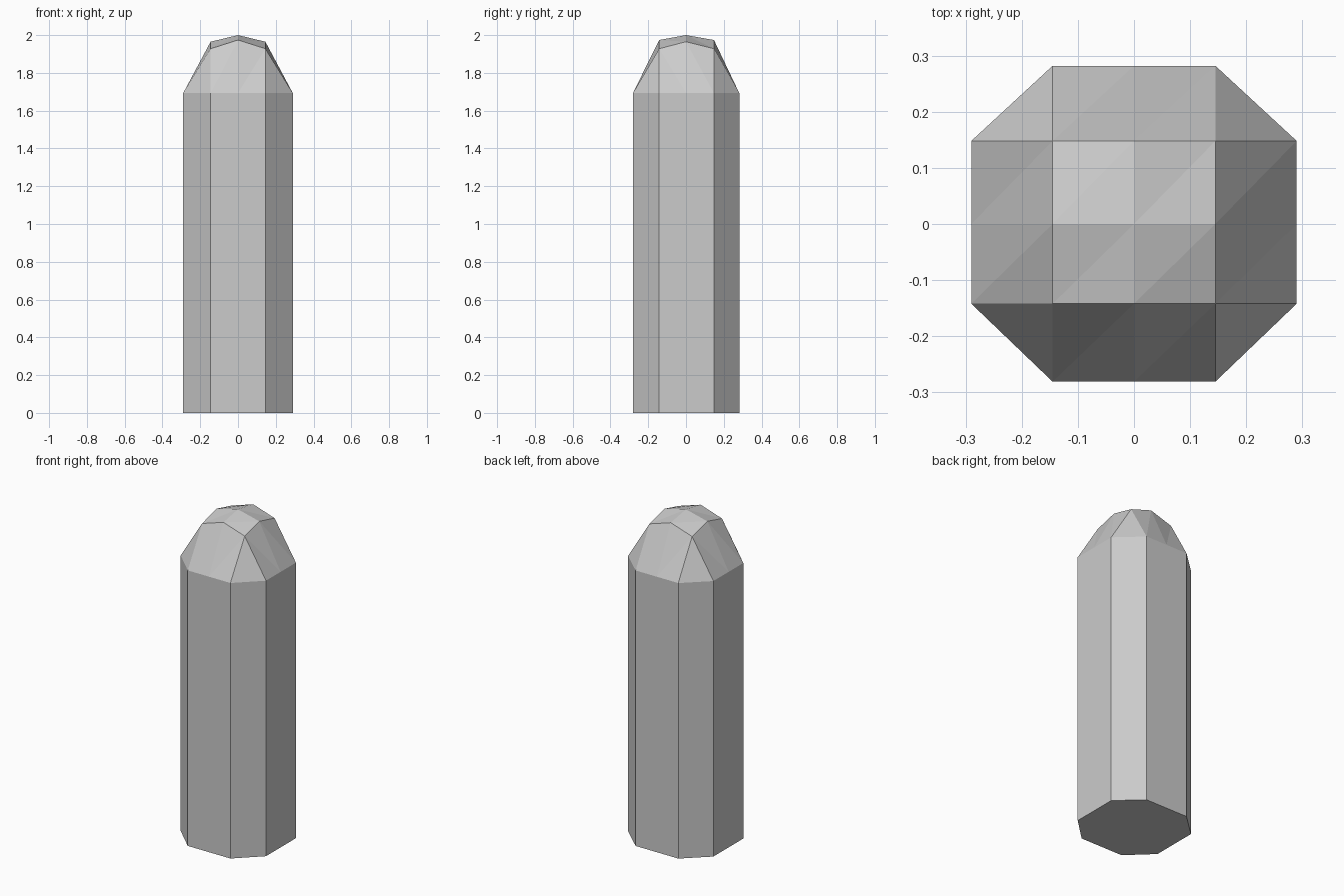
import bpy, bmesh

if "Cube" in bpy.data.objects:
    bpy.data.objects.remove(bpy.data.objects["Cube"])

XS = [-0.29, -0.145, 0.0, 0.145, 0.29]
YS = [-0.281, -0.142, 0.0, 0.148, 0.282]
RIM = 1.693

def height(i, j):
    """Dome height at a grid point; the outer ring is the flat rim."""
    a, b = abs(i - 2), abs(j - 2)
    if max(a, b) == 2:
        return RIM
    return {(0, 0): 2.0, (1, 0): 1.965, (0, 1): 1.974, (1, 1): 1.928}[(a, b)]

bm = bmesh.new()
corner = lambda i, j: i in (0, 4) and j in (0, 4)
grid = {(i, j): bm.verts.new((XS[i], YS[j], height(i, j)))
        for i in range(5) for j in range(5) if not corner(i, j)}

# Faceted dome: a 4 x 4 grid with clipped corners, one diagonal direction
for i in range(4):
    for j in range(4):
        keys = [(i, j), (i + 1, j), (i + 1, j + 1), (i, j + 1)]
        pts = [grid[k] for k in keys if k in grid]
        if len(pts) == 3:
            bm.faces.new(pts)
        else:
            bm.faces.new(pts[:3])
            bm.faces.new([pts[0], pts[2], pts[3]])

# Straight walls: extrude the rim down to the ground and close the base
rim = [e for e in bm.edges if e.is_boundary]
new = bmesh.ops.extrude_edge_only(bm, edges=rim)["geom"]
for v in new:
    if isinstance(v, bmesh.types.BMVert):
        v.co.z = 0.0
base = [e for e in new if isinstance(e, bmesh.types.BMEdge)
        and all(v.co.z == 0.0 for v in e.verts)]
bmesh.ops.contextual_create(bm, geom=base)
bmesh.ops.recalc_face_normals(bm, faces=bm.faces[:])

mesh = bpy.data.meshes.new("domed_post")
bm.to_mesh(mesh)
bm.free()
bpy.context.collection.objects.link(bpy.data.objects.new("domed_post", mesh))
